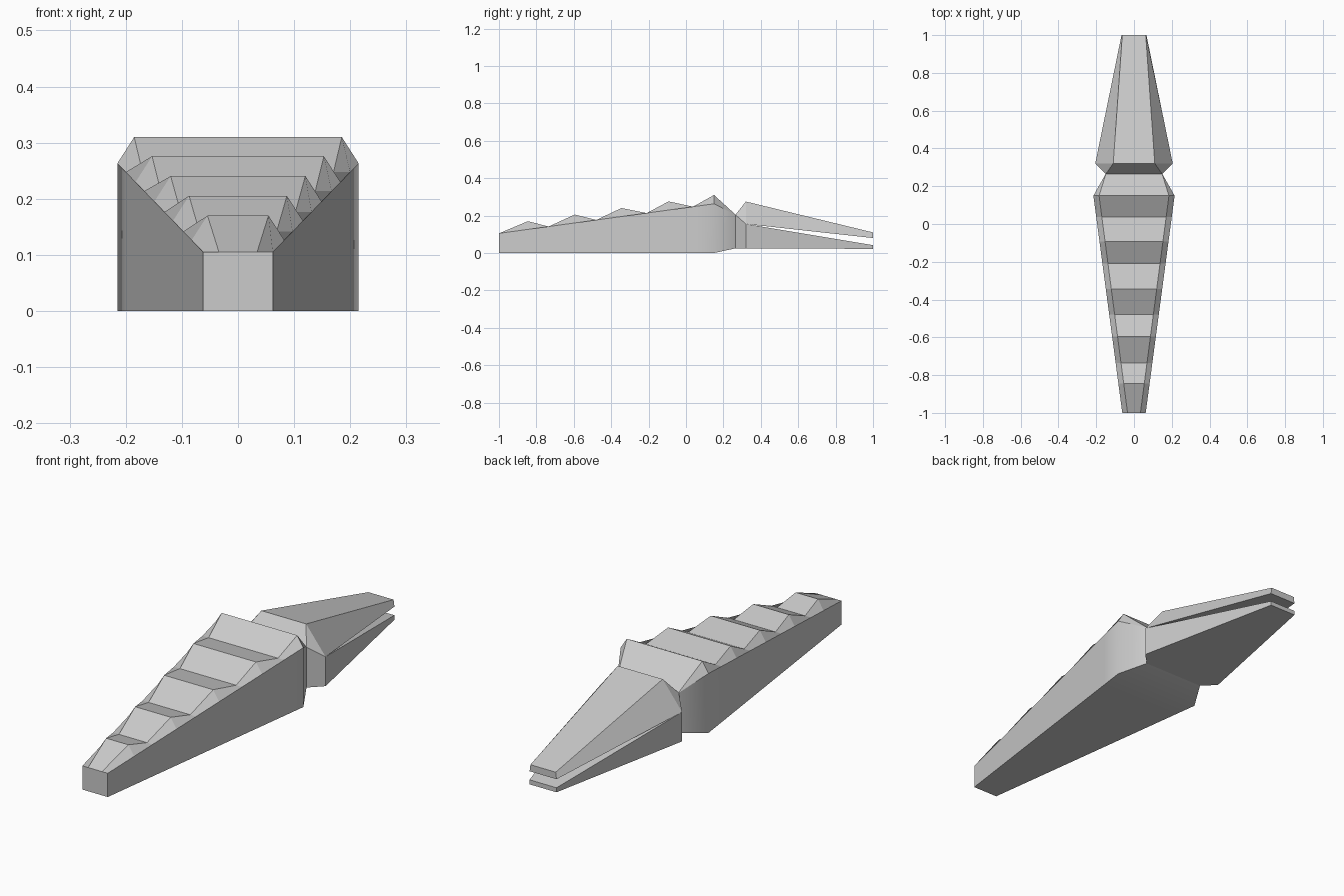
import bpy, bmesh

if "Cube" in bpy.data.objects:
    bpy.data.objects.remove(bpy.data.objects["Cube"])

HIP = 0.15      # y of the widest body section


def loft(name, sections, cap_start=True, cap_end=True):
    """Skin mirrored sections; each is (y, [(x, z), ...]) listed for +x, bottom to top."""
    bm = bmesh.new()
    rings = []
    for y, half in sections:
        outline = half + [(-x, z) for x, z in reversed(half)]
        rings.append([bm.verts.new((x, y, z)) for x, z in outline])
    n = len(rings[0])
    for a, b in zip(rings, rings[1:]):
        for i in range(n):
            j = (i + 1) % n
            bm.faces.new((a[i], a[j], b[j], b[i]))
    if cap_start:
        bm.faces.new(rings[0])
    if cap_end:
        bm.faces.new(list(reversed(rings[-1])))
    bmesh.ops.recalc_face_normals(bm, faces=bm.faces[:])
    # only the hip ring blends smoothly into the neck, all else stays faceted
    for f in bm.faces:
        f.smooth = True
    for e in bm.edges:
        e.smooth = all(abs(v.co.y - HIP) < 1e-4 and v.co.z < 0.27 for v in e.verts)
    mesh = bpy.data.meshes.new(name)
    bm.to_mesh(mesh)
    bm.free()
    obj = bpy.data.objects.new(name, mesh)
    bpy.context.collection.objects.link(obj)
    return obj


# Tapering body with saw-tooth back ridges
sections = []
for k, y in enumerate([-1, -0.845, -0.735, -0.595, -0.48, -0.345, -0.21, -0.093, 0.037, HIP]):
    t = (y + 1) / (HIP + 1)
    width = 0.062 + 0.153 * t
    edge = 0.105 + 0.158 * t
    inner = 0.034 + 0.151 * t
    top = 0.17 + 0.14 * (y + 0.845) / (HIP + 0.845) if k % 2 else edge
    sections.append((y, [(width, 0), (width, edge), (inner, top)]))

# Neck pinch and back of the head
sections.append((0.265, [(0.15, 0.025), (0.15, 0.204), (0.149, 0.205)]))
sections.append((0.32, [(0.205, 0.025), (0.205, 0.155), (0.11, 0.275)]))
loft("body", sections, cap_end=False)

# Slightly open jaws
loft("upper_jaw", [(0.32, [(0.205, 0.155), (0.11, 0.275)]),
                   (1.0, [(0.066, 0.08), (0.062, 0.11)])], cap_start=False)
loft("lower_jaw", [(0.32, [(0.205, 0.025), (0.205, 0.155)]),
                   (1.0, [(0.066, 0.022), (0.066, 0.042)])], cap_start=False)
